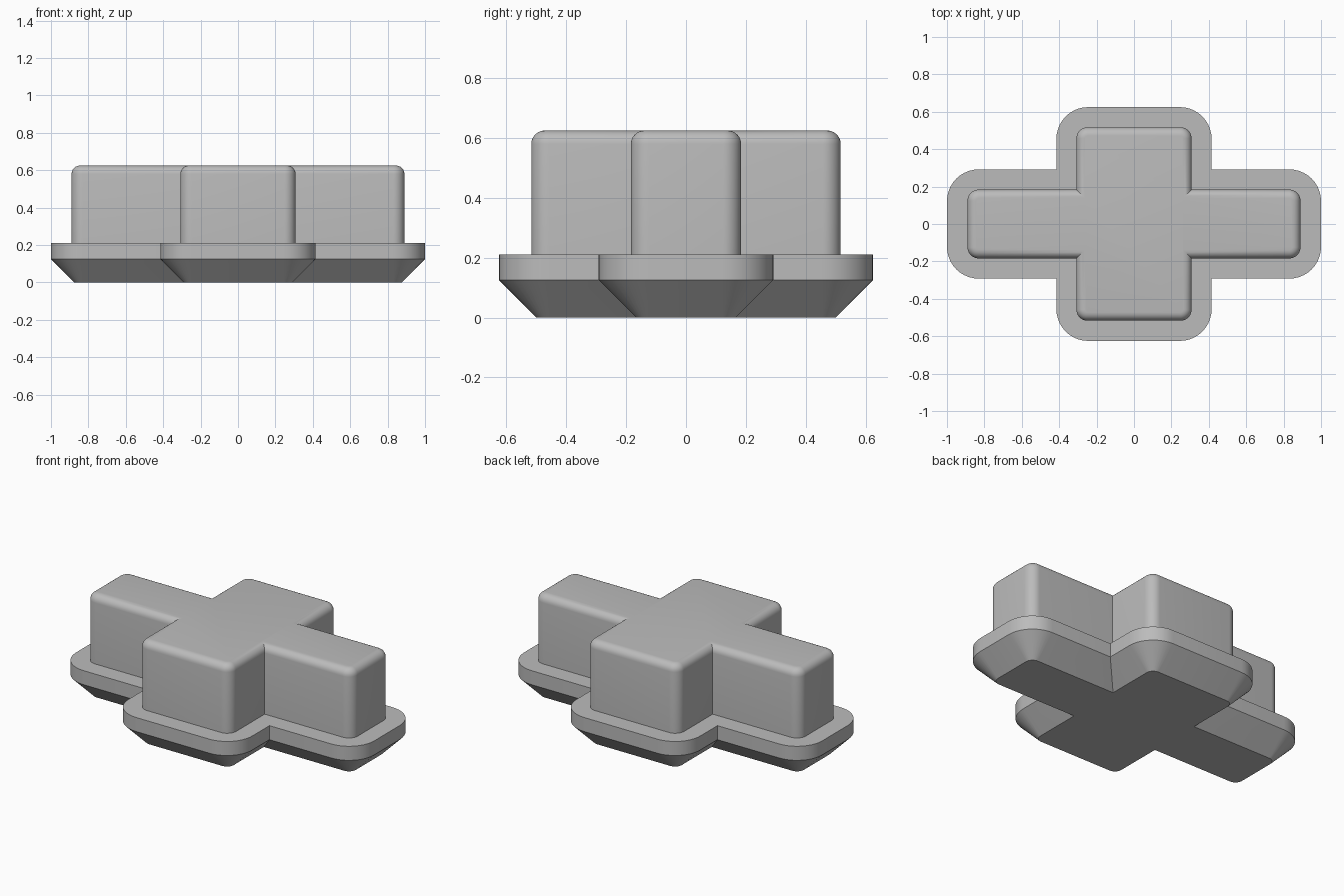
import bpy
import bmesh
from math import sin, cos, pi, radians

cube = bpy.data.objects.get("Cube")
if cube:
    bpy.data.objects.remove(cube, do_unlink=True)

grey = bpy.data.materials.new("mid grey plastic")
grey.use_nodes = True
GREY = (0.5, 0.5, 0.5, 1)
grey.diffuse_color = GREY
grey.node_tree.nodes["Principled BSDF"].inputs["Base Color"].default_value = GREY


def cross_outline(size, inset, steps=10):
    """Plus-shaped outline with rounded outer and sharp inner corners."""
    length, depth, arm_y, arm_x, radius = (v - inset for v in size)

    def corner(x, y):
        return [(x - radius + radius * cos(a), y - radius + radius * sin(a))
                for a in (pi / 2 * i / steps for i in range(steps + 1))]

    quarter = corner(length, arm_y) + [(arm_x, arm_y)] + corner(arm_x, depth)
    left = [(-x, y) for x, y in reversed(quarter)]
    half = quarter + left
    return half + [(-x, -y) for x, y in half]


def loft_cross(name, size, levels):
    """Stack inset outlines, given as (inset, height), into a closed solid."""
    bm = bmesh.new()
    rings = [[bm.verts.new((x, y, z)) for x, y in cross_outline(size, inset)]
             for inset, z in levels]
    bm.faces.new(list(reversed(rings[0])))
    bm.faces.new(rings[-1])
    for low, high in zip(rings, rings[1:]):
        for i in range(len(low)):
            j = (i + 1) % len(low)
            bm.faces.new((low[i], low[j], high[j], high[i]))
    mesh = bpy.data.meshes.new(name)
    bm.to_mesh(mesh)
    bm.free()
    mesh.materials.append(grey)
    obj = bpy.data.objects.new(name, mesh)
    bpy.context.collection.objects.link(obj)
    bpy.ops.object.select_all(action="DESELECT")
    obj.select_set(True)
    bpy.context.view_layer.objects.active = obj
    bpy.ops.object.shade_smooth_by_angle(angle=radians(30))
    return obj


# Flange with a bevelled underside
loft_cross("base_flange", (1.0, 0.625, 0.292, 0.415, 0.17),
           [(0.125, 0), (0, 0.125), (0, 0.21)])

# Raised cross block with a rounded top edge
FILLET, TOP = 0.045, 0.625
arc = [pi / 2 * i / 6 for i in range(7)]
loft_cross("cross_block", (0.89, 0.517, 0.184, 0.308, 0.06),
           [(0, 0.21)] + [(FILLET * (1 - cos(a)), TOP - FILLET * (1 - sin(a)))
                          for a in arc])
